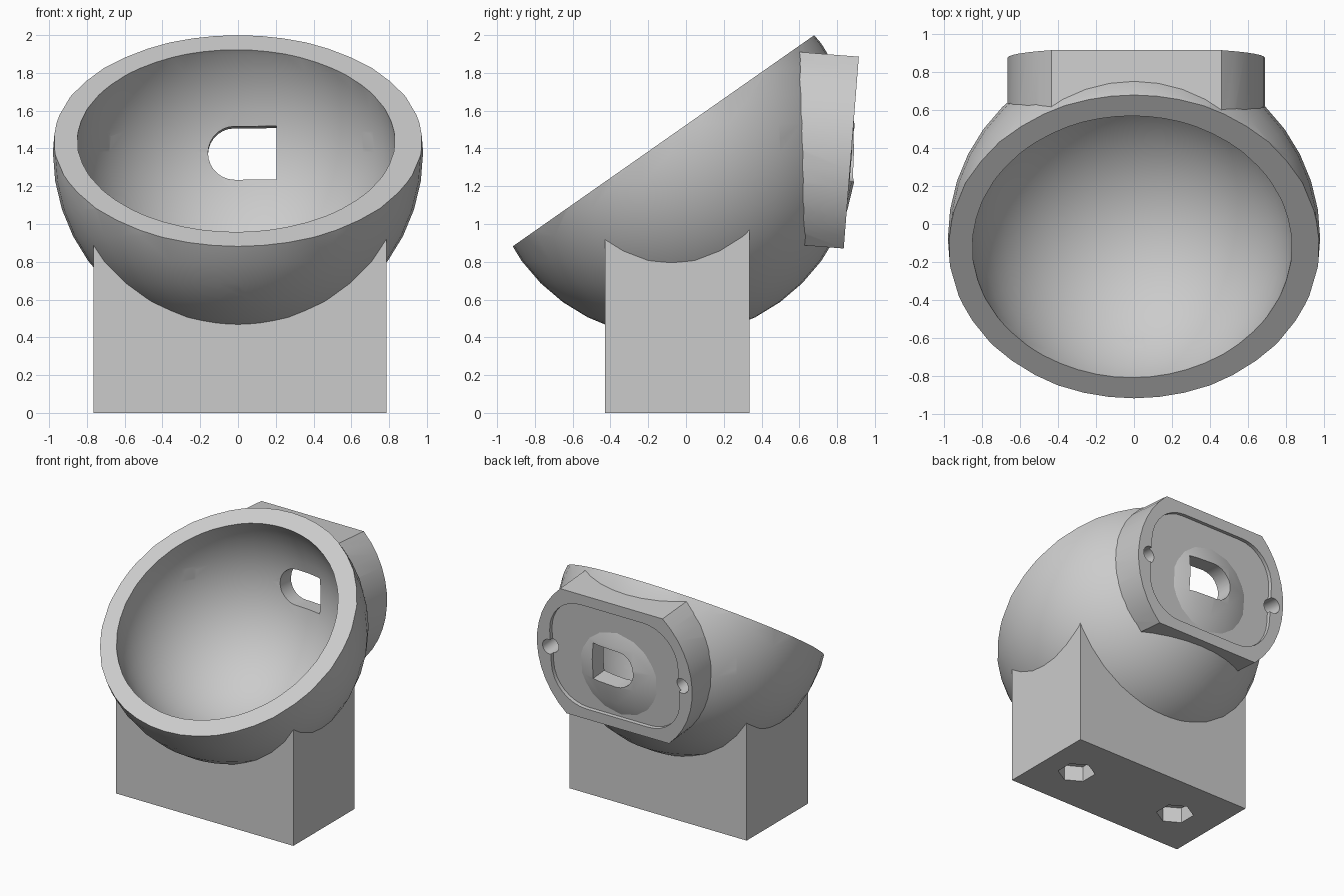
import bpy
import bmesh
from math import cos, sin, pi, radians
from mathutils import Matrix, Vector

cube = bpy.data.objects.get("Cube")
if cube:
    bpy.data.objects.remove(cube, do_unlink=True)

grey = bpy.data.materials.new("plain grey")
grey.use_nodes = True
grey.diffuse_color = (0.6, 0.6, 0.6, 1)
grey.node_tree.nodes["Principled BSDF"].inputs["Base Color"].default_value = (0.6, 0.6, 0.6, 1)


def make_object(name, bm, matrix=None):
    if matrix is not None:
        bm.transform(matrix)
    bmesh.ops.recalc_face_normals(bm, faces=bm.faces)
    mesh = bpy.data.meshes.new(name)
    bm.to_mesh(mesh)
    bm.free()
    mesh.materials.append(grey)
    obj = bpy.data.objects.new(name, mesh)
    bpy.context.collection.objects.link(obj)
    return obj


def prism(name, outline, z0, z1, matrix=None):
    """Extrude a flat outline from z0 to z1, then place it."""
    bm = bmesh.new()
    face = bm.faces.new([bm.verts.new((x, y, z0)) for x, y in outline])
    top = bmesh.ops.extrude_face_region(bm, geom=[face])["geom"]
    verts = [v for v in top if isinstance(v, bmesh.types.BMVert)]
    bmesh.ops.translate(bm, vec=(0, 0, z1 - z0), verts=verts)
    return make_object(name, bm, matrix)


def ball(name, center, radius, segments):
    bm = bmesh.new()
    bmesh.ops.create_uvsphere(bm, u_segments=segments, v_segments=segments // 2, radius=radius)
    return make_object(name, bm, Matrix.Translation(center))


def arc(cx, cy, r, start, end, steps):
    angles = [radians(start + (end - start) * i / steps) for i in range(steps + 1)]
    return [(cx + r * cos(a), cy + r * sin(a)) for a in angles]


def circle(cx, cy, r, sides, turn=0):
    return arc(cx, cy, r, turn, turn + 360, sides)[:-1]


def rectangle(x0, x1, y0, y1):
    return [(x0, y0), (x1, y0), (x1, y1), (x0, y1)]


def rounded_rectangle(hx, hy, r):
    quarters = ((1, 1, 0), (-1, 1, 90), (-1, -1, 180), (1, -1, 270))
    return [p for sx, sy, a in quarters
            for p in arc(sx * (hx - r), sy * (hy - r), r, a, a + 90, 8)]


def cut(target, *cutters):
    for cutter in cutters:
        mod = target.modifiers.new("cut", "BOOLEAN")
        mod.operation = "DIFFERENCE"
        mod.solver = "EXACT"
        mod.object = cutter
        bpy.context.view_layer.objects.active = target
        bpy.ops.object.modifier_apply(modifier=mod.name)


center = Vector((0, -0.077, 1.38))
rim_frame = Matrix.Translation((0, -0.12, 1.44)) @ Matrix.Rotation(radians(35), 4, "X")
# Mount frame: local z points into the bowl, local y runs up the back face
mount_frame = Matrix.Translation((0.012, 0.875, 1.378)) @ Matrix.Rotation(radians(85.5), 4, "X")
helpers = []

# Shared cutters
outer_cut = ball("outer_cutter", center, 0.98, 40)
inner_cut = ball("inner_cutter", center + Vector((-0.01, 0, 0)), 0.845, 48)
rim_cut = prism("rim_cutter", rectangle(-2, 2, -2, 2), 0, 2, rim_frame)
d_outline = [(0.193, -0.141), (0.193, 0.141)] + arc(-0.03, 0, 0.141, 90, 270, 14)
window_cut = prism("window_cutter", [(x, y - 0.012) for x, y in d_outline], -0.1, 0.5, mount_frame)
helpers += [outer_cut, inner_cut, rim_cut, window_cut]

# Bowl: hollow ball sliced by the tilted rim plane
bowl = ball("bowl", center, 0.98, 40)
cut(bowl, inner_cut, rim_cut, window_cut)

# Stepped bores through the bowl wall, wide inside and narrow outside
bores = [((s * 0.695, 0.40, 1.435), (s * 0.78, 0.515, 1.435)) for s in (-1, 1)]
bores.append(((0, -0.61, 0.72), (0, -0.72, 0.64)))
for inside, outside in bores:
    start = Vector(inside)
    along = Vector(outside) - start
    frame = Matrix.Translation(start) @ along.to_track_quat("Z", "Y").to_matrix().to_4x4()
    wide = prism("bore_cutter", circle(0, 0, 0.047, 20), -0.1, 0.08, frame)
    narrow = prism("pin_cutter", circle(0, 0, 0.018, 12), -0.12, 0.3, frame)
    cut(bowl, wide, narrow)
    helpers += [wide, narrow]

# Base block hugging the bowl, with two hexagonal nut pockets underneath
base = prism("base_block", rectangle(-0.765, 0.785, -0.43, 0.335), 0, 1.1)
cut(base, outer_cut)
for x in (-0.425, 0.5):
    pocket = prism("nut_cutter", circle(x, -0.048, 0.135, 6, 30), -0.1, 0.12)
    cut(base, pocket)
    helpers.append(pocket)

# Back mount: disc with flat top and bottom
side = arc(0, 0, 0.678, -48.7, 48.7, 12)
mount = prism("back_mount", side + [(-x, -y) for x, y in side], 0, 0.34, mount_frame)
recess = prism("recess_cutter", rounded_rectangle(0.56, 0.425, 0.29), -0.1, 0.03, mount_frame)
cut(mount, outer_cut, recess, window_cut)
helpers.append(recess)
for x in (-0.585, 0.57):
    screw = prism("screw_cutter", circle(x, 0, 0.06, 20), -0.1, 0.15, mount_frame)
    cut(mount, screw)
    helpers.append(screw)

for helper in helpers:
    bpy.data.objects.remove(helper, do_unlink=True)

# Smooth curved surfaces, keep real edges crisp
for obj in (bowl, base, mount):
    bpy.ops.object.select_all(action="DESELECT")
    obj.select_set(True)
    bpy.context.view_layer.objects.active = obj
    bpy.ops.object.shade_smooth_by_angle(angle=radians(30))
